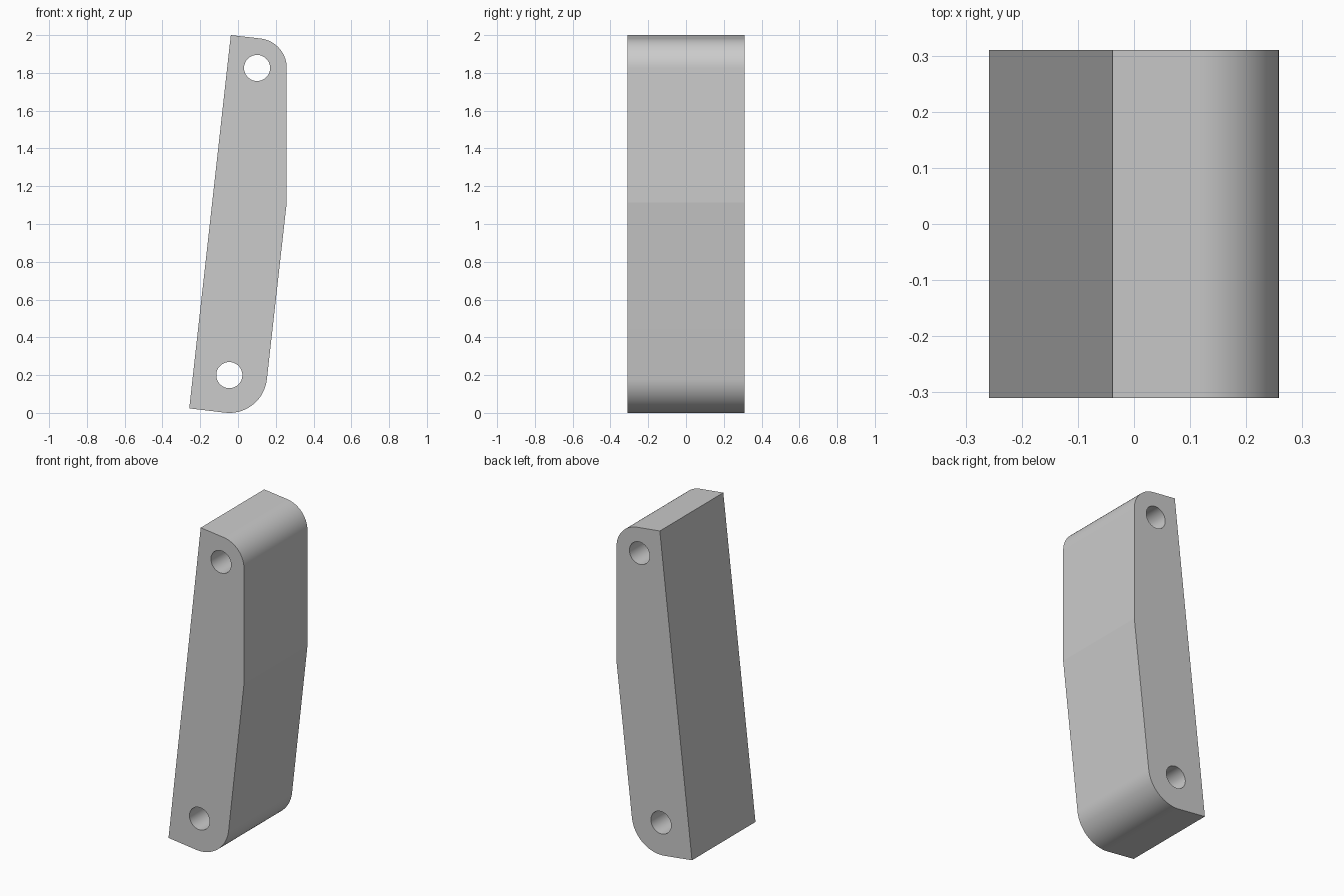
import bpy, bmesh, math
from mathutils import Vector

if "Cube" in bpy.data.objects:
    bpy.data.objects.remove(bpy.data.objects["Cube"])

HALF_DEPTH = 0.31
LOW, LOW_R = Vector((-0.046, 0.2)), 0.2       # lower rounded corner
TOP, TOP_R = Vector((0.101, 1.826)), 0.157    # upper rounded corner
HOLE_R = 0.069
TILT = math.atan(0.1124)                      # lean of the bar


def arc(centre, radius, start, end, steps=24):
    return [centre + radius * Vector((math.cos(a), math.sin(a)))
            for a in (start + (end - start) * i / steps for i in range(steps + 1))]


def prism(name, outline, half):
    bm = bmesh.new()
    face = bm.faces.new([bm.verts.new((p.x, -half, p.y)) for p in outline])
    out = bmesh.ops.extrude_face_region(bm, geom=[face])
    verts = [v for v in out["geom"] if isinstance(v, bmesh.types.BMVert)]
    bmesh.ops.translate(bm, verts=verts, vec=(0, 2 * half, 0))
    bmesh.ops.recalc_face_normals(bm, faces=bm.faces)
    mesh = bpy.data.meshes.new(name)
    bm.to_mesh(mesh)
    bm.free()
    obj = bpy.data.objects.new(name, mesh)
    bpy.context.collection.objects.link(obj)
    return obj


# Leaning bar with two rounded corners and a slight bend on the right edge
outline = [Vector((-0.258, 0.024))]
outline += arc(LOW, LOW_R, -math.pi / 2 - TILT, -TILT)
outline += [Vector((0.258, 1.114))]
outline += arc(TOP, TOP_R, 0, math.pi / 2 - TILT)
outline += [Vector((-0.038, 2.0))]
bar = prism("link_bar", outline, HALF_DEPTH)

grey = bpy.data.materials.new("grey")
grey.diffuse_color = (0.6, 0.6, 0.6, 1)
grey.use_nodes = True
grey.node_tree.nodes["Principled BSDF"].inputs["Base Color"].default_value = grey.diffuse_color
bar.data.materials.append(grey)

# Pin holes through the bar
for name, centre in (("lower_hole_cutter", LOW), ("upper_hole_cutter", TOP)):
    cutter = prism(name, arc(centre, HOLE_R, 0, math.tau, 72)[:-1], HALF_DEPTH + 0.1)
    cutter.data.materials.append(grey)
    cutter.hide_render = True
    cutter.hide_set(True)
    cut = bar.modifiers.new(name, 'BOOLEAN')
    cut.operation = 'DIFFERENCE'
    cut.solver = 'EXACT'
    cut.object = cutter

# Apply the cuts, then smooth the curved walls but keep the shallow bend crisp
bpy.context.view_layer.objects.active = bar
bar.select_set(True)
for mod in list(bar.modifiers):
    bpy.ops.object.modifier_apply(modifier=mod.name)
bpy.ops.object.shade_smooth_by_angle(angle=math.radians(5.5))
